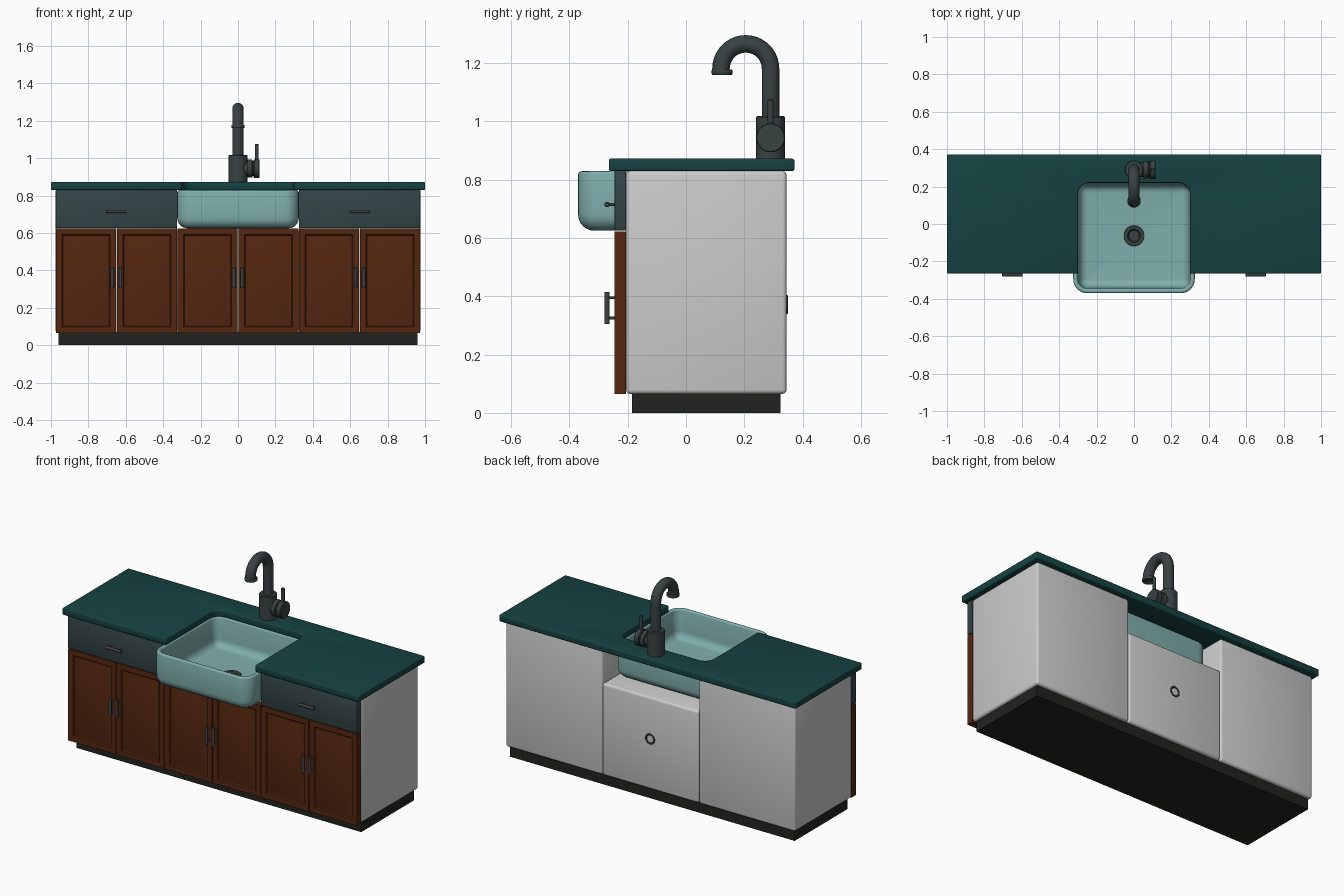
import bpy, bmesh
from math import pi, sin, cos, radians
from mathutils import Matrix, Vector

if "Cube" in bpy.data.objects:
    bpy.data.objects.remove(bpy.data.objects["Cube"])


def material(name, rgb):
    m = bpy.data.materials.new(name)
    m.diffuse_color = (*rgb, 1)
    m.use_nodes = True
    m.node_tree.nodes["Principled BSDF"].inputs["Base Color"].default_value = m.diffuse_color
    return m


TEAL = material("dark_teal", (0.008, 0.055, 0.055))
CERAMIC = material("ceramic", (0.21, 0.42, 0.41))
WOOD = material("wood", (0.09, 0.02, 0.005))
SLATE = material("slate", (0.035, 0.06, 0.065))
METAL = material("metal", (0.04, 0.055, 0.055))
PULL = material("pull_metal", (0.05, 0.052, 0.056))
BLACK = material("plinth_black", (0.016, 0.016, 0.015))


def finish(bm, name, mat=None, bevel=0, segments=3):
    bmesh.ops.recalc_face_normals(bm, faces=bm.faces)
    me = bpy.data.meshes.new(name)
    bm.to_mesh(me)
    bm.free()
    ob = bpy.data.objects.new(name, me)
    bpy.context.collection.objects.link(ob)
    if mat:
        me.materials.append(mat)
    if bevel:
        mod = ob.modifiers.new("bevel", 'BEVEL')
        mod.width, mod.segments = bevel, segments
        mod.limit_method, mod.angle_limit = 'ANGLE', radians(40)
    return ob


def box_bm(x0, x1, y0, y1, z0, z1):
    bm = bmesh.new()
    bmesh.ops.create_cube(bm, size=1)
    for v in bm.verts:
        v.co = ((x0 + x1) / 2 + v.co.x * (x1 - x0),
                (y0 + y1) / 2 + v.co.y * (y1 - y0),
                (z0 + z1) / 2 + v.co.z * (z1 - z0))
    return bm


def box(name, dims, mat=None, bevel=0, segments=3):
    return finish(box_bm(*dims), name, mat, bevel, segments)


def loft(name, loops, mat, n=8, matrix=Matrix()):
    """Skin rounded-rectangle loops (half x, half y, corner radius, z)."""
    bm = bmesh.new()
    rings = []
    for hx, hy, r, z in loops:
        ring = []
        for q, (sx, sy) in enumerate(((1, 1), (-1, 1), (-1, -1), (1, -1))):
            for i in range(n + 1):
                a = (q + i / n) * pi / 2
                ring.append(bm.verts.new(matrix @ Vector(
                    (sx * (hx - r) + r * cos(a), sy * (hy - r) + r * sin(a), z))))
        rings.append(ring)
    for a, b in zip(rings, rings[1:]):
        for i in range(len(a)):
            j = (i + 1) % len(a)
            bm.faces.new((a[i], a[j], b[j], b[i]))
    bm.faces.new(rings[0])
    bm.faces.new(rings[-1])
    bmesh.ops.remove_doubles(bm, verts=bm.verts, dist=1e-5)
    return finish(bm, name, mat)


def lathe(name, profile, mat, loc, axis='Z', n=8):
    rot = {'Z': Matrix(), 'X': Matrix.Rotation(pi / 2, 4, 'Y'),
           'Y': Matrix.Rotation(-pi / 2, 4, 'X')}[axis]
    return loft(name, [(r, r, r, z) for r, z in profile], mat, n,
                Matrix.Translation(loc) @ rot)


def rod(name, r, length, mat, loc, axis='Z', c=0.003, n=6):
    return lathe(name, [(r - c, 0), (r, c), (r, length - c), (r - c, length)],
                 mat, loc, axis, n)


def pull(name, x, z, axis):
    """Round bar handle on two posts, centred at x, z."""
    along = Vector((1, 0, 0)) if axis == 'X' else Vector((0, 0, 1))
    c = Vector((x, -0.271, z))
    rod(name + "_bar", 0.009, 0.11, PULL, c - along * 0.055, axis, 0.002)
    for s in (-1, 1):
        rod(name + "_post", 0.005, 0.03, PULL, c + along * 0.035 * s, 'Y', 0.001, 3)


# plinth and cabinet bodies
box("plinth", (-0.96, 0.96, -0.185, 0.325, 0, 0.07), BLACK)
for i, top in ((-1, 0.83), (0, 0.625), (1, 0.83)):
    box("cabinet_body", (i * 0.65 - 0.325, i * 0.65 + 0.325, -0.205, 0.345, 0.065, top),
        None, 0.014)

# doors with raised panels, and their handles
for k in range(6):
    x0 = -0.975 + 0.325 * k
    bm = box_bm(x0 + 0.002, x0 + 0.323, -0.245, -0.205, 0.065, 0.623)
    face = min(bm.faces, key=lambda f: f.calc_center_median().y)
    for thick, depth in ((0.045, 0), (0.008, -0.007), (0.008, 0), (0.022, 0.006)):
        bmesh.ops.inset_region(bm, faces=[face], thickness=thick, depth=depth)
    finish(bm, "door", WOOD)
    pull("door_handle", x0 + (0.303 if k % 2 == 0 else 0.022), 0.36, 'Z')

# drawer fronts
for s in (-1, 1):
    box("drawer_front", (s * 0.65 - 0.325, s * 0.65 + 0.325, -0.245, -0.205, 0.626, 0.83),
        SLATE, 0.003, 2)
    pull("drawer_handle", s * 0.65, 0.715, 'X')

# countertop with a cutout open to the front
pts = [(-0.3, -0.265), (-1, -0.265), (-1, 0.372), (1, 0.372), (1, -0.265), (0.3, -0.265)]
for cx, start in ((0.24, 0), (-0.24, pi / 2)):
    for i in range(9):
        a = start + i / 8 * pi / 2
        pts.append((cx + 0.06 * cos(a), 0.16 + 0.06 * sin(a)))
bm = bmesh.new()
base = bm.faces.new([bm.verts.new((x, y, 0.83)) for x, y in pts])
ext = bmesh.ops.extrude_face_region(bm, geom=[base])
bmesh.ops.translate(bm, vec=(0, 0, 0.042),
                    verts=[g for g in ext["geom"] if isinstance(g, bmesh.types.BMVert)])
finish(bm, "countertop", TEAL, 0.007)

# apron sink: rounded shell outside, over the rim, down to the drain hole
HX, HY, R, ZB, ZT, FLOOR = 0.325, 0.307, 0.075, 0.625, 0.829, 0.655
loops = []


def add(off, z):
    loops.append((HX - off, HY - off, max(R - off, 0.012), z))


for i in range(7):
    a = i / 6 * pi / 2
    add(0.055 * (1 - sin(a)), ZB + 0.055 * (1 - cos(a)))
for i in range(7):
    a = i / 6 * pi
    add(0.0125 * (1 - cos(a)), ZT - 0.01 + 0.01 * sin(a))
for i in range(7):
    a = i / 6 * pi / 2
    add(0.032 + 0.045 * (1 - cos(a)), FLOOR + 0.045 * (1 - sin(a)))
loops += [(0.05, 0.05, 0.05, FLOOR), (0.05, 0.05, 0.05, FLOOR - 0.02)]
SINK_Y = -0.063
loft("sink", loops, CERAMIC, 8, Matrix.Translation((0, SINK_Y, 0)))
lathe("drain", [(0.049, -0.019), (0.049, 0), (0.055, 0.001), (0.053, 0.004), (0.036, 0.003),
                (0.03, -0.003), (0.028, -0.016)], METAL, (0, SINK_Y, FLOOR))

# waste outlet on the back
lathe("waste_pipe", [(0.032, -0.03), (0.032, 0.004), (0.03, 0.006), (0.024, 0.006),
                     (0.022, 0.003), (0.022, -0.025)], METAL, (0, 0.344, 0.372), 'Y')

# faucet body, gooseneck and nozzle
FY = 0.29
rod("faucet_base", 0.05, 0.15, METAL, (0, FY, 0.868), c=0.004, n=8)
path = [(FY, 0.99), (FY, 1.1)]
path += [(0.205 + 0.085 * cos(a), 1.181 + 0.085 * sin(a))
         for a in (i / 20 * pi for i in range(21))]
path.append((0.12, 1.168))
cu = bpy.data.curves.new("faucet_neck", 'CURVE')
cu.dimensions = '3D'
cu.bevel_depth, cu.bevel_resolution, cu.use_fill_caps = 0.03, 6, True
sp = cu.splines.new('POLY')
sp.points.add(len(path) - 1)
for p, (y, z) in zip(sp.points, path):
    p.co = (0, y, z, 1)
cu.materials.append(METAL)
bpy.context.collection.objects.link(bpy.data.objects.new("faucet_neck", cu))
lathe("faucet_nozzle", [(0.022, 0.008), (0.024, 0), (0.034, 0), (0.036, 0.003),
                        (0.036, 0.015), (0.034, 0.018), (0.028, 0.018)],
      METAL, (0, 0.124, 1.16))

# faucet side valve and lever
lathe("faucet_valve", [(0.038, 0.03), (0.038, 0.05), (0.048, 0.052), (0.048, 0.076),
                       (0.04, 0.078), (0.04, 0.084), (0.047, 0.084), (0.05, 0.087),
                       (0.05, 0.113), (0.047, 0.116)], METAL, (0, FY, 0.944), 'X')
rod("faucet_lever", 0.01, 0.1, METAL, (0.1, FY, 0.976))

# apply modifiers, convert the curve, shade smoothly with sharp edges kept
bpy.ops.object.select_all(action='SELECT')
bpy.context.view_layer.objects.active = bpy.data.objects["countertop"]
bpy.ops.object.convert(target='MESH')
bpy.ops.object.shade_smooth_by_angle(angle=radians(35))
